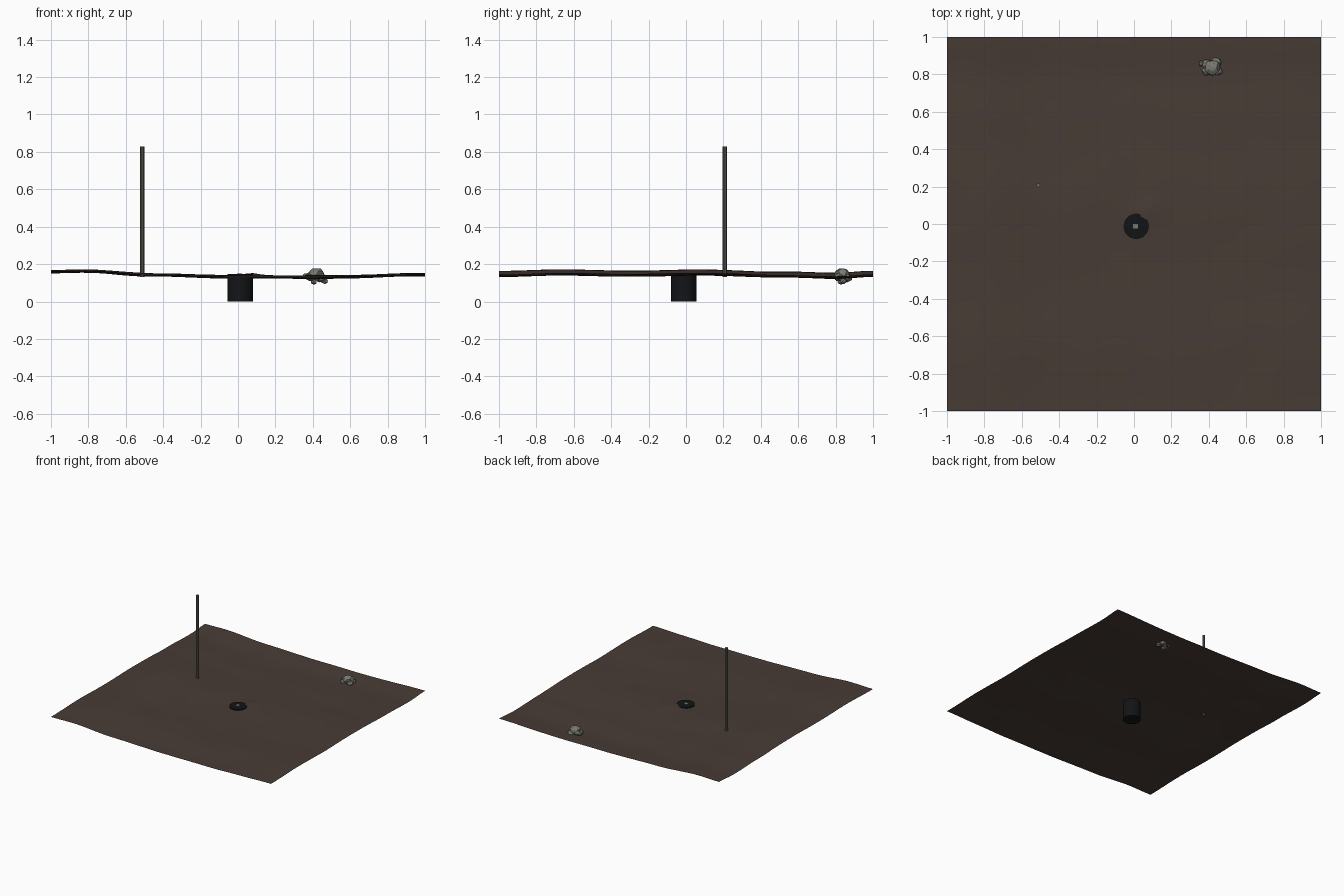
import bpy, bmesh, math, random
from mathutils import Vector, noise

random.seed(4)
cube = bpy.data.objects.get("Cube")
if cube:
    bpy.data.objects.remove(cube, do_unlink=True)


def material(name, rgb):
    m = bpy.data.materials.new(name)
    m.use_nodes = True
    m.diffuse_color = (*rgb, 1)
    m.node_tree.nodes["Principled BSDF"].inputs["Base Color"].default_value = (*rgb, 1)
    return m


soil = material("brown soil", (0.065, 0.045, 0.036))
black = material("black", (0.006, 0.007, 0.008))
metal = material("grey metal", (0.14, 0.14, 0.115))
stone = material("grey stone", (0.19, 0.195, 0.165))


def finish(bm, name, mat, smooth=False):
    mesh = bpy.data.meshes.new(name)
    bm.to_mesh(mesh)
    bm.free()
    mesh.materials.append(mat)
    for p in mesh.polygons:
        p.use_smooth = smooth
    ob = bpy.data.objects.new(name, mesh)
    bpy.context.collection.objects.link(ob)
    return ob


def profile(points, t):
    """Eased height between neighbouring profile points."""
    for (a, ha), (b, hb) in zip(points, points[1:]):
        if t <= b:
            k = max(0, (t - a) / (b - a))
            return ha + (hb - ha) * k * k * (3 - 2 * k)
    return points[-1][1]


ACROSS = [(-1, .018), (-.8, .021), (-.45, .0), (0, -.01), (.5, -.01), (1, .003)]
ALONG = [(-1, .142), (-.65, .15), (-.3, .144), (.1, .15), (.5, .139), (.8, .132), (1, .143)]


def ground_height(x, y):
    ripple = 0.003 * noise.noise(Vector((x * 4, y * 4, 0)))
    mound = 0.012 * math.exp(-((x - .07) ** 2 + (y - .07) ** 2) / .0025)
    return profile(ACROSS, x) + profile(ALONG, y) + ripple + mound


def column(name, mat, sides, radius, x, y, bottom, top, smooth=False):
    bm = bmesh.new()
    bmesh.ops.create_cone(bm, cap_ends=True, segments=sides, radius1=radius,
                          radius2=radius, depth=top - bottom)
    bmesh.ops.translate(bm, verts=bm.verts, vec=(x, y, (top + bottom) / 2))
    ob = finish(bm, name, mat)
    if smooth:
        for p in ob.data.polygons:
            p.use_smooth = abs(p.normal.z) < 0.5
        for e in ob.data.edges:
            a, b = (ob.data.vertices[i].co.z for i in e.vertices)
            e.use_edge_sharp = abs(a - b) < 1e-5
    return ob


# Rolling ground sheet
bm = bmesh.new()
bmesh.ops.create_grid(bm, x_segments=50, y_segments=50, size=1)
for v in bm.verts:
    v.co.z = ground_height(v.co.x, v.co.y)
finish(bm, "ground", soil, True)

# Buried drum with a small square plate on its lid
column("drum", black, 24, 0.068, 0.012, -0.012, 0, 0.146, True)
bm = bmesh.new()
bmesh.ops.create_cube(bm, size=1)
bmesh.ops.scale(bm, verts=bm.verts, vec=(0.026, 0.026, 0.004))
bmesh.ops.translate(bm, verts=bm.verts, vec=(0.008, -0.012, 0.147))
finish(bm, "lid_plate", stone)

# Tall pole
column("pole", metal, 8, 0.011, -0.512, 0.207, 0.13, 0.83)

# Heap of rough stones: offset from the heap centre and radius
heap = [((0, 0, .006), .043), ((.03, -.02, -.008), .026), ((-.03, -.02, -.01), .025),
        ((.02, .025, -.012), .026), ((-.032, .018, 0), .024), ((-.058, .02, 0), .014),
        ((.046, .004, -.03), .018), ((-.012, -.01, -.033), .017)]
bm = bmesh.new()
for offset, radius in heap:
    made = bmesh.ops.create_icosphere(bm, subdivisions=2, radius=radius)
    for v in made["verts"]:
        v.co *= random.uniform(0.82, 1.1)
        v.co.z *= 0.85
        v.co += Vector((.418, .838, .138)) + Vector(offset)
finish(bm, "stone_heap", stone)
